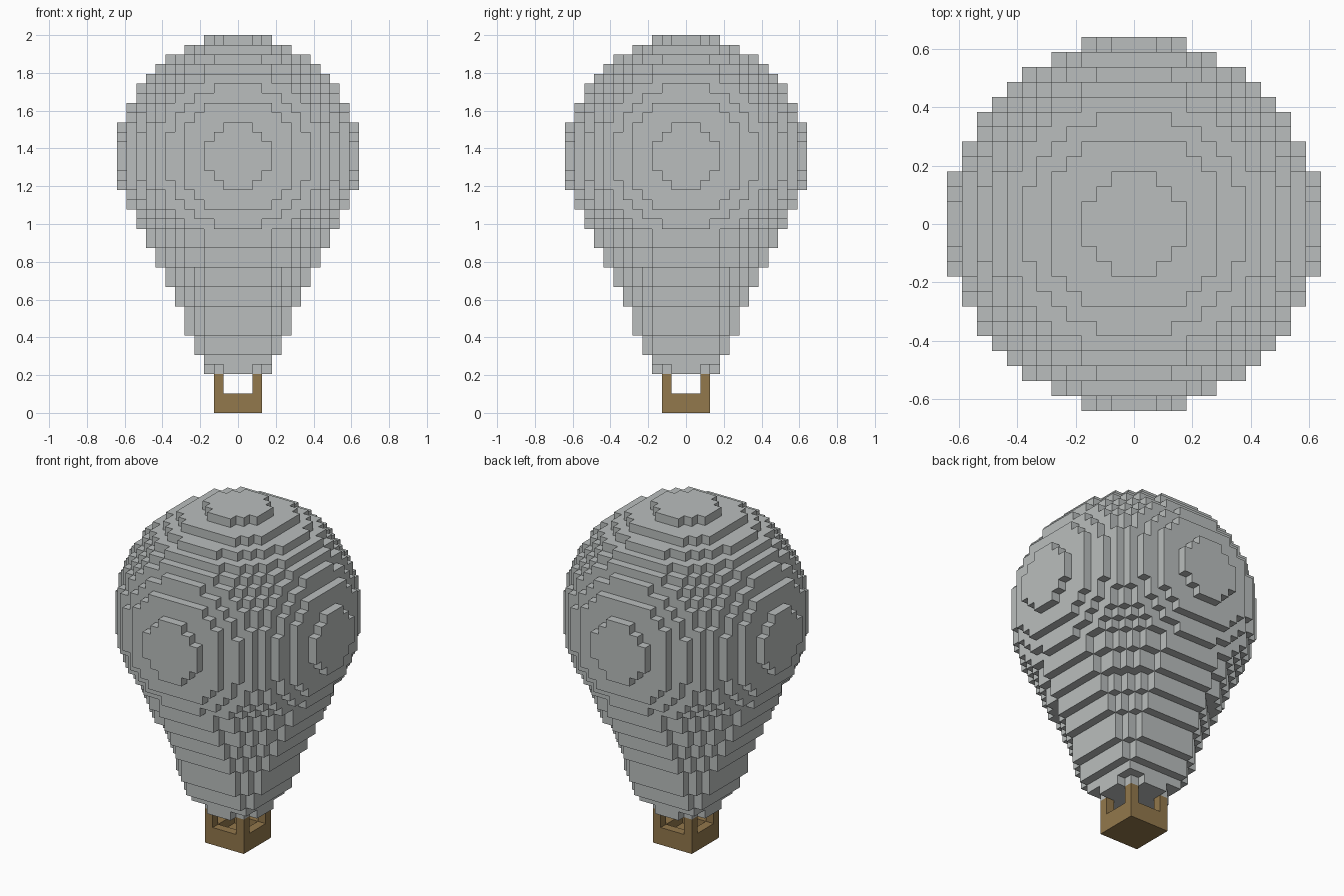
import bpy
import bmesh
from mathutils import Vector

cube = bpy.data.objects.get("Cube")
if cube:
    bpy.data.objects.remove(cube, do_unlink=True)

V = 2 / 39            # edge length of one block
CENTRE = 26           # layer of the widest part of the balloon
AXES = [Vector(a) for a in ((1, 0, 0), (0, 1, 0), (0, 0, 1))]


def material(name, colour):
    mat = bpy.data.materials.new(name)
    mat.use_nodes = True
    mat.diffuse_color = (*colour, 1)
    mat.node_tree.nodes["Principled BSDF"].inputs["Base Color"].default_value = (*colour, 1)
    return mat


def block_object(name, cells, mat):
    """Skin a set of grid cells with outward faces only."""
    bm = bmesh.new()
    corners = {}

    def corner(p):
        key = tuple(round(c * 2) for c in p)
        if key not in corners:
            corners[key] = bm.verts.new(p * V)
        return corners[key]

    for cell in cells:
        mid = Vector(cell) + Vector((0, 0, 0.5))
        for i in range(3):
            for sign in (1, -1):
                n = AXES[i] * sign
                if tuple(int(c) for c in Vector(cell) + n) in cells:
                    continue
                u, w = AXES[(i + 1) % 3] * sign, AXES[(i + 2) % 3]
                loop = [(-1, -1), (1, -1), (1, 1), (-1, 1)]
                bm.faces.new([corner(mid + (n + u * a + w * b) / 2) for a, b in loop])
    mesh = bpy.data.meshes.new(name)
    bm.to_mesh(mesh)
    bm.free()
    mesh.materials.append(mat)
    obj = bpy.data.objects.new(name, mesh)
    bpy.context.collection.objects.link(obj)
    return obj


def in_envelope(x, y, z):
    # Round upper part
    if z >= CENTRE - 8:
        return x * x + y * y + (z - CENTRE) ** 2 <= 12.5 ** 2
    # Round mouth
    if z == 4:
        return x * x + y * y <= 10
    # Tapered skirt with flat sides and stepped corners
    half = int(3.17 + (z - 4) * 0.467)
    return max(abs(x), abs(y)) <= half and x * x + y * y <= half * half + 10


def in_basket(x, y, z):
    edge = max(abs(x), abs(y)) == 2
    post = abs(x) == 2 and abs(y) == 2
    return z == 0 or (z == 1 and edge) or post


def fill(rule, reach, layers):
    span = range(-reach, reach + 1)
    return {(x, y, z) for x in span for y in span for z in layers if rule(x, y, z)}


grey = material("envelope_grey", (0.49, 0.515, 0.51))
brown = material("basket_brown", (0.29, 0.188, 0.072))

block_object("balloon_envelope", fill(in_envelope, 12, range(4, 39)), grey)
block_object("basket", fill(in_basket, 2, range(4)), brown)
